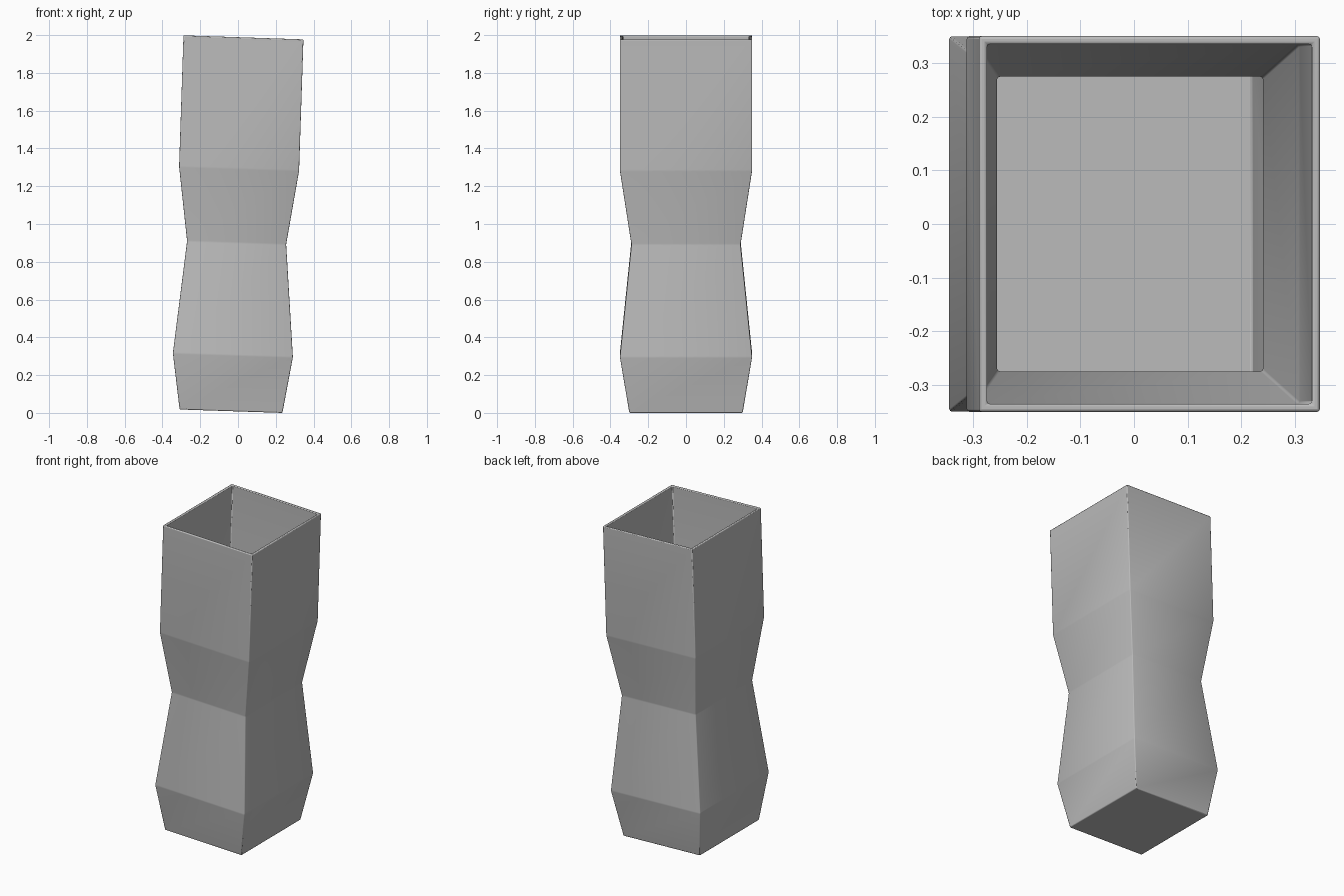
import bpy, bmesh, math
from mathutils import Matrix

cube = bpy.data.objects.get("Cube")
if cube:
    bpy.data.objects.remove(cube, do_unlink=True)

# Plain grey finish
grey = bpy.data.materials.new("grey")
grey.use_nodes = True
colour = (0.5, 0.5, 0.5, 1)
grey.diffuse_color = colour
grey.node_tree.nodes["Principled BSDF"].inputs["Base Color"].default_value = colour

WALL = 0.015
ASPECT = 0.908  # width relative to depth
# Wall profile: half depth, height
PROFILE = [(0.30, 0.0), (0.35, 0.297), (0.289, 0.892), (0.35, 1.285), (0.35, 1.98)]


def ring(bm, half, z, inset=0):
    x, y = half * ASPECT - inset, half - inset
    return [bm.verts.new((sx * x, sy * y, z))
            for sx, sy in ((-1, -1), (1, -1), (1, 1), (-1, 1))]


# Hollow vase: up the outside, over the rim and down the inside
bm = bmesh.new()
rings = [ring(bm, half, z) for half, z in PROFILE]
for half, z in reversed(PROFILE):
    rings.append(ring(bm, half, max(z, WALL), WALL))
for a, b in zip(rings, rings[1:]):
    for i in range(4):
        j = (i + 1) % 4
        bm.faces.new((a[i], a[j], b[j], b[i]))
bm.faces.new(rings[0][::-1])
bm.faces.new(rings[-1])
bmesh.ops.recalc_face_normals(bm, faces=bm.faces)

# Slight lean to the left, resting on the lower corner
bmesh.ops.transform(bm, verts=bm.verts, matrix=Matrix.Rotation(0.0333, 4, 'Y'))
low = min(v.co.z for v in bm.verts)
bmesh.ops.translate(bm, verts=bm.verts, vec=(-0.037, 0, -low))

mesh = bpy.data.meshes.new("vase")
bm.to_mesh(mesh)
bm.free()
vase = bpy.data.objects.new("vase", mesh)
bpy.context.collection.objects.link(vase)
mesh.materials.append(grey)

# Softened edges
bevel = vase.modifiers.new("soft_edges", 'BEVEL')
bevel.width = 0.005
bevel.segments = 2
bevel.limit_method = 'ANGLE'
bevel.angle_limit = math.radians(5)
bevel.harden_normals = False

bpy.context.view_layer.objects.active = vase
vase.select_set(True)
bpy.ops.object.shade_smooth_by_angle(angle=math.radians(50))
